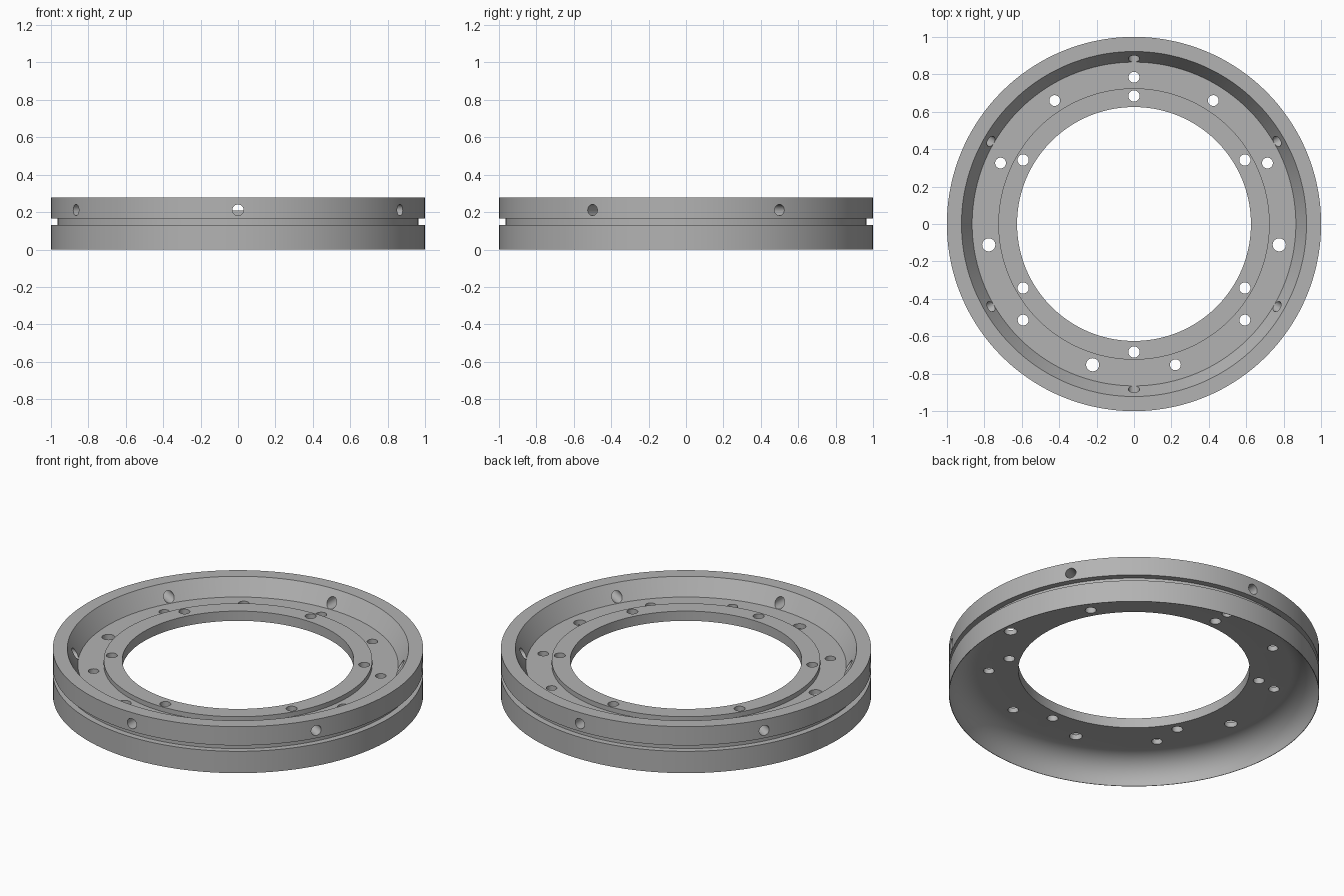
import bpy, bmesh
from math import sin, cos, radians, pi
from mathutils import Matrix, Vector

cube = bpy.data.objects.get("Cube")
if cube:
    bpy.data.objects.remove(cube, do_unlink=True)

SEGMENTS = 144

metal = bpy.data.materials.new("grey metal")
metal.use_nodes = True
grey = (0.45, 0.45, 0.45, 1)
metal.diffuse_color = grey
metal.node_tree.nodes["Principled BSDF"].inputs["Base Color"].default_value = grey


def make_object(name, bm):
    mesh = bpy.data.meshes.new(name)
    bm.to_mesh(mesh)
    bm.free()
    mesh.materials.append(metal)
    obj = bpy.data.objects.new(name, mesh)
    bpy.context.collection.objects.link(obj)
    return obj


# Cross-section (radius, height): bore, raised step, floor, flared wall, rim, groove
floor_z, under_z = 0.18, 0.15
profile = [(0.625, under_z), (0.625, 0.208), (0.725, 0.208), (0.725, floor_z),
           (0.865, floor_z), (0.922, 0.277), (1, 0.277), (1, 0.165),
           (0.965, 0.165), (0.965, 0.13), (1, 0.13), (1, 0)]
# Concave underside fillet that blends the skirt into the flat underside
fillet = under_z - 0.003
for i in range(13):
    a = pi / 2 * i / 12
    profile.append((0.85 + fillet * cos(a), under_z * sin(a)))

# Revolve the closed section
bm = bmesh.new()
rings = []
for s in range(SEGMENTS):
    a = 2 * pi * s / SEGMENTS
    rings.append([bm.verts.new((r * cos(a), r * sin(a), z)) for r, z in profile])
for s, ring in enumerate(rings):
    following = rings[(s + 1) % SEGMENTS]
    for i in range(len(profile)):
        j = (i + 1) % len(profile)
        bm.faces.new((ring[i], following[i], following[j], ring[j]))
bmesh.ops.recalc_face_normals(bm, faces=bm.faces)
flange = make_object("flange_ring", bm)

# Hole cutters
bm = bmesh.new()


def drill(centre, axis, radius, length):
    turn = Vector(axis).to_track_quat("Z", "Y").to_matrix().to_4x4()
    bmesh.ops.create_cone(bm, cap_ends=True, segments=32, radius1=radius,
                          radius2=radius, depth=length,
                          matrix=Matrix.Translation(centre) @ turn)


# Eleven floor holes, three of them larger
for k in range(11):
    a = radians(90) + 2 * pi * k / 11
    drill((0.784 * cos(a), 0.784 * sin(a), 0.16), (0, 0, 1),
          0.035 if k in (3, 5, 8) else 0.029, 0.1)

# Six step holes and six radial holes through the wall
for k in range(6):
    a = radians(90 + 60 * k)
    drill((0.684 * cos(a), 0.684 * sin(a), 0.18), (0, 0, 1), 0.03, 0.2)
    drill((0.965 * cos(a), 0.965 * sin(a), 0.211), (cos(a), sin(a), 0), 0.03, 0.27)
cutter = make_object("hole_cutters", bm)
cutter.hide_render = True

# Cut the holes, then smooth the round walls
cut = flange.modifiers.new("holes", "BOOLEAN")
cut.object = cutter
cut.operation = "DIFFERENCE"
cut.solver = "EXACT"
bpy.ops.object.select_all(action="DESELECT")
flange.select_set(True)
bpy.context.view_layer.objects.active = flange
bpy.ops.object.modifier_apply(modifier=cut.name)
bpy.data.objects.remove(cutter, do_unlink=True)
bpy.ops.object.shade_smooth_by_angle(angle=radians(25))
